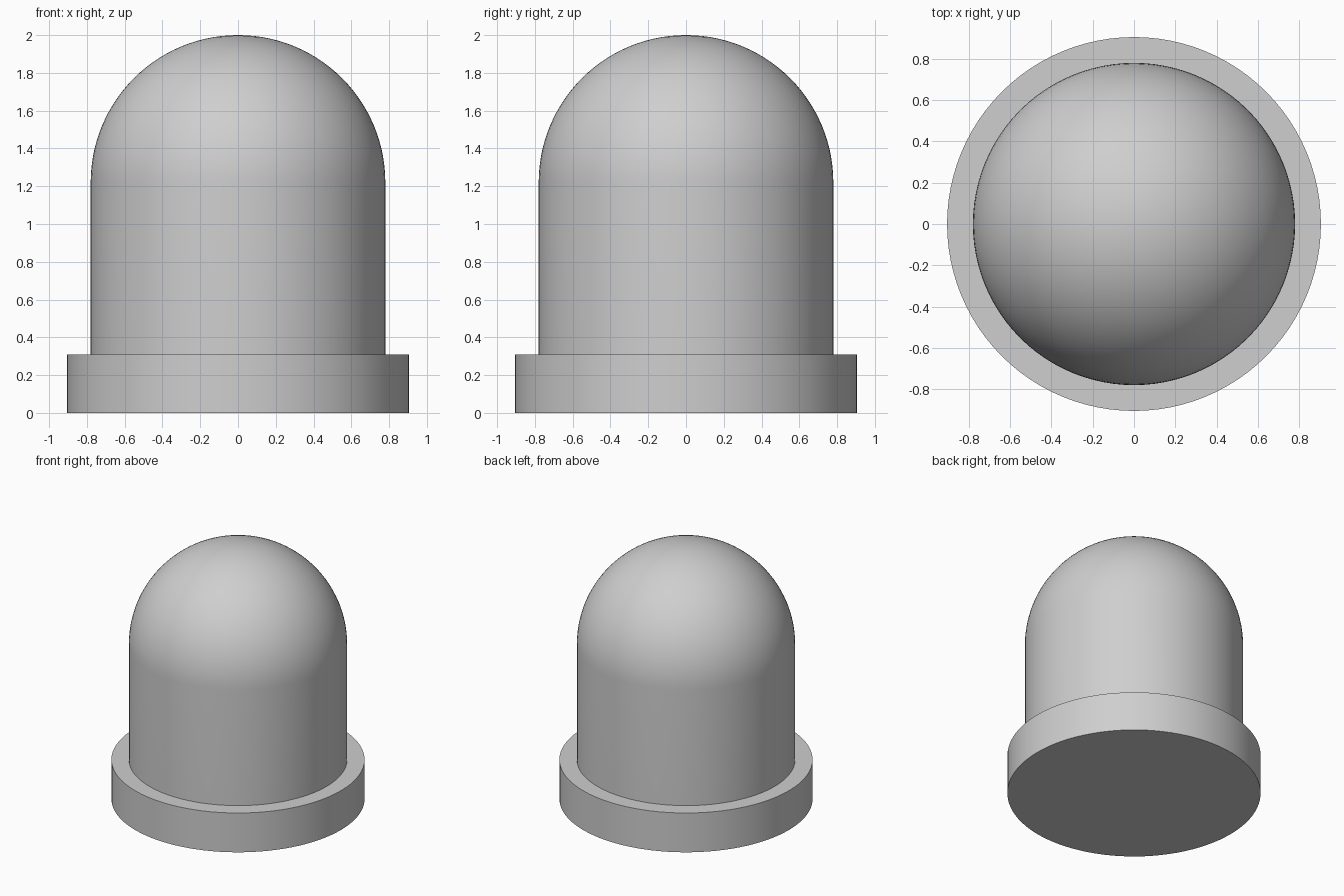
import bpy, bmesh, math

if "Cube" in bpy.data.objects:
    bpy.data.objects.remove(bpy.data.objects["Cube"])

SEGMENTS = 96
BASE_R, BASE_H = 0.905, 0.31
BODY_R, TOP = 0.78, 2.0
SHOULDER = TOP - BODY_R

grey = bpy.data.materials.new("light grey")
grey.diffuse_color = (0.62, 0.62, 0.62, 1)
grey.use_nodes = True
grey.node_tree.nodes["Principled BSDF"].inputs["Base Color"].default_value = grey.diffuse_color


def revolve(name, profile):
    """Spin an (r, z) profile around the z axis into a closed solid."""
    bm = bmesh.new()
    verts = [bm.verts.new((r, 0, z)) for r, z in profile]
    edges = [bm.edges.new(pair) for pair in zip(verts, verts[1:])]
    bmesh.ops.spin(bm, geom=verts + edges, cent=(0, 0, 0), axis=(0, 0, 1),
                   angle=math.tau, steps=SEGMENTS, use_merge=True)
    bmesh.ops.remove_doubles(bm, verts=bm.verts[:], dist=1e-5)
    bmesh.ops.recalc_face_normals(bm, faces=bm.faces[:])
    mesh = bpy.data.meshes.new(name)
    bm.to_mesh(mesh)
    bm.free()
    mesh.materials.append(grey)
    obj = bpy.data.objects.new(name, mesh)
    bpy.context.collection.objects.link(obj)
    bpy.ops.object.select_all(action='DESELECT')
    obj.select_set(True)
    bpy.context.view_layer.objects.active = obj
    bpy.ops.object.shade_smooth_by_angle(angle=math.radians(30))
    return obj


# Flange, straight wall and hemispherical cap as one turned body
STEPS = 28
dome = [(BODY_R * math.cos(a), SHOULDER + BODY_R * math.sin(a))
        for a in (i * math.pi / 2 / STEPS for i in range(STEPS))]
revolve("domed_body_with_flange",
        [(0, 0), (BASE_R, 0), (BASE_R, BASE_H), (BODY_R, BASE_H)]
        + dome + [(0, TOP)])
